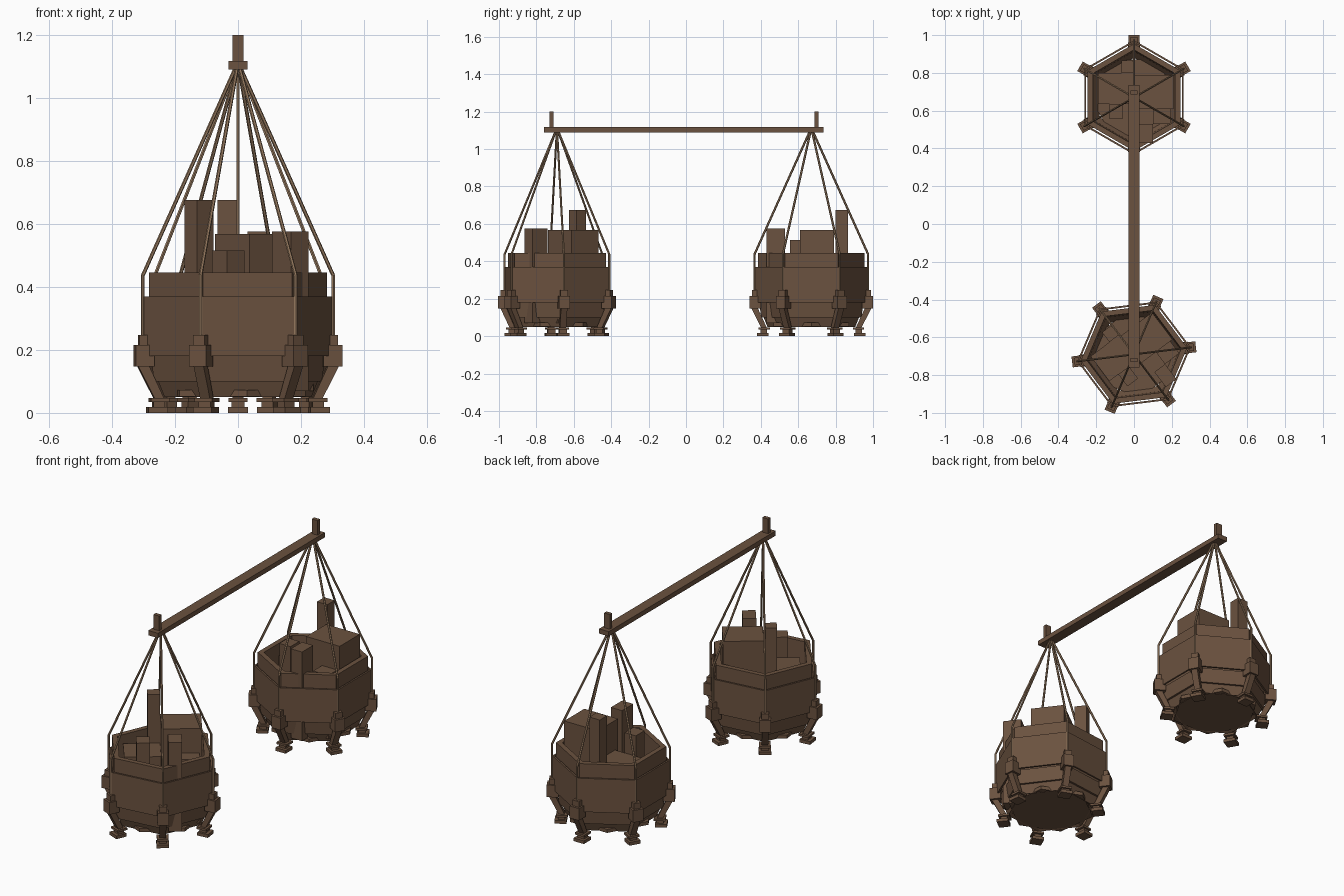
import bpy, bmesh, math
from mathutils import Vector, Matrix

if "Cube" in bpy.data.objects:
    bpy.data.objects.remove(bpy.data.objects["Cube"])


def material(name, rgb):
    m = bpy.data.materials.new(name)
    m.diffuse_color = (*rgb, 1)
    m.use_nodes = True
    m.node_tree.nodes["Principled BSDF"].inputs["Base Color"].default_value = m.diffuse_color
    return m


WOOD = material("dark brown wood", (0.147, 0.084, 0.050))
ROPE = material("tan rope", (0.30, 0.19, 0.112))


def finish(bm, name, mat, matrix=Matrix()):
    bmesh.ops.recalc_face_normals(bm, faces=bm.faces)
    me = bpy.data.meshes.new(name)
    bm.to_mesh(me)
    bm.free()
    me.materials.append(mat)
    ob = bpy.data.objects.new(name, me)
    ob.matrix_world = matrix
    bpy.context.collection.objects.link(ob)
    return ob


def add_box(bm, x0, x1, y0, y1, z0, z1):
    size = Matrix.Diagonal((x1 - x0, y1 - y0, z1 - z0, 1))
    place = Matrix.Translation(((x0 + x1) / 2, (y0 + y1) / 2, (z0 + z1) / 2))
    bmesh.ops.create_cube(bm, size=1, matrix=place @ size)


def add_hex_ring(bm, profile):
    """Sweep a closed (radius, height) profile round six corners."""
    loops = []
    for i in range(6):
        a = math.radians(30 + 60 * i)
        loops.append([bm.verts.new((r * math.cos(a), r * math.sin(a), z)) for r, z in profile])
    n = len(profile)
    for i in range(6):
        p, q = loops[i], loops[(i + 1) % 6]
        for j in range(n):
            k = (j + 1) % n
            bm.faces.new((p[j], q[j], q[k], p[k]))


def add_rod(bm, a, b, radius):
    a, b = Vector(a), Vector(b)
    d = b - a
    m = Matrix.Translation((a + b) / 2) @ d.to_track_quat('Z', 'Y').to_matrix().to_4x4()
    bmesh.ops.create_cone(bm, cap_ends=True, segments=6, radius1=radius, radius2=radius,
                          depth=d.length, matrix=m)


def add_strut(bm, profile, half):
    """Extrude an (radius, height) outline sideways by half each way."""
    l = [bm.verts.new((r, -half, z)) for r, z in profile]
    h = [bm.verts.new((r, half, z)) for r, z in profile]
    bm.faces.new(l)
    bm.faces.new(h[::-1])
    for i in range(len(l)):
        j = (i + 1) % len(l)
        bm.faces.new((l[i], h[i], h[j], l[j]))


def build_basket(label, y, turn):
    base = Matrix.Translation((0, y, 0)) @ Matrix.Rotation(math.radians(turn), 4, 'Z')

    # hexagonal tub wall, open at the top
    bm = bmesh.new()
    add_hex_ring(bm, [(0.235, 0.05), (0.255, 0.10), (0.264, 0.18), (0.284, 0.37),
                      (0.284, 0.445), (0.252, 0.445), (0.245, 0.10), (0.21, 0.06)])
    finish(bm, label + "_tub_wall", WOOD, base)

    # floor
    bm = bmesh.new()
    bmesh.ops.create_cone(bm, cap_ends=True, segments=6, radius1=0.233, radius2=0.233, depth=0.02,
                          matrix=Matrix.Translation((0, 0, 0.062)) @ Matrix.Rotation(math.radians(30), 4, 'Z'))
    finish(bm, label + "_floor", WOOD, base)

    # two outer hoops
    bm = bmesh.new()
    add_hex_ring(bm, [(0.303, 0.18), (0.303, 0.37), (0.292, 0.37), (0.292, 0.18)])
    add_hex_ring(bm, [(0.268, 0.10), (0.279, 0.18), (0.262, 0.18), (0.254, 0.10)])
    finish(bm, label + "_hoops", WOOD, base)

    # cargo blocks
    bm = bmesh.new()
    for x0, x1, y0, y1, top in [(-0.065, 0.0, 0.13, 0.195, 0.675),
                                (0.0, 0.21, -0.06, 0.12, 0.568),
                                (-0.13, -0.06, -0.115, -0.035, 0.515),
                                (0.03, 0.10, -0.24, -0.14, 0.575),
                                (0.10, 0.195, -0.14, -0.06, 0.43),
                                (-0.19, 0.0, -0.035, 0.13, 0.40)]:
        add_box(bm, x0, x1, y0, y1, 0.07, top)
    finish(bm, label + "_cargo_blocks", WOOD, base)

    for i in range(6):
        corner = base @ Matrix.Rotation(math.radians(30 + 60 * i), 4, 'Z')
        # corner bracket, slanted leg and foot
        bm = bmesh.new()
        add_box(bm, 0.270, 0.330, -0.029, 0.029, 0.147, 0.215)
        add_box(bm, 0.280, 0.318, -0.020, 0.020, 0.215, 0.247)
        add_strut(bm, [(0.285, 0.147), (0.320, 0.147), (0.268, 0.045), (0.238, 0.045)], 0.017)
        add_box(bm, 0.222, 0.282, -0.030, 0.030, 0.035, 0.047)
        add_box(bm, 0.236, 0.272, -0.020, 0.020, 0.018, 0.035)
        add_box(bm, 0.228, 0.290, -0.032, 0.032, 0.0, 0.018)
        finish(bm, f"{label}_leg_{i + 1}", WOOD, corner)
        # rope from bracket over the rim to the beam
        bm = bmesh.new()
        add_rod(bm, (0.304, 0, 0.24), (0.304, 0, 0.44), 0.006)
        add_rod(bm, (0.304, 0, 0.437), (0.008, 0, 1.095), 0.006)
        finish(bm, f"{label}_rope_{i + 1}", ROPE, corner)


build_basket("back_basket", 0.67, 0)
build_basket("front_basket", -0.69, 37)

# carrying beam with end pegs
bm = bmesh.new()
add_box(bm, -0.030, 0.030, -0.76, 0.735, 1.09, 1.117)
finish(bm, "carrying_beam", WOOD)
for name, y in (("front_peg", -0.72), ("back_peg", 0.697)):
    bm = bmesh.new()
    add_box(bm, -0.018, 0.018, y - 0.011, y + 0.011, 1.11, 1.20)
    finish(bm, name, WOOD)
